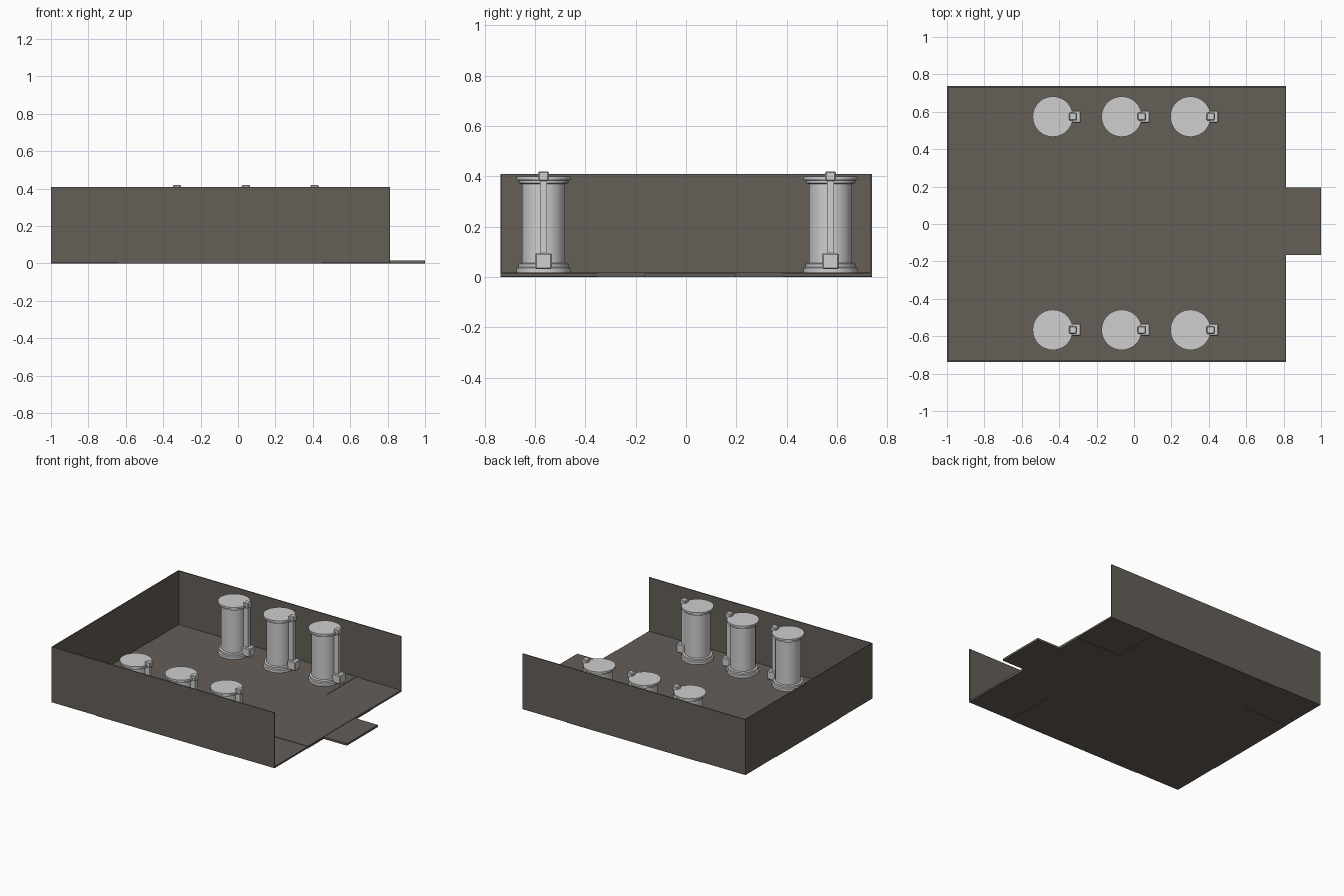
import bpy, bmesh, math

if "Cube" in bpy.data.objects:
    bpy.data.objects.remove(bpy.data.objects["Cube"])


def mat(name, rgb):
    m = bpy.data.materials.new(name)
    m.diffuse_color = (*rgb, 1)
    m.use_nodes = True
    m.node_tree.nodes["Principled BSDF"].inputs["Base Color"].default_value = m.diffuse_color
    return m


STONE = mat("dark_stone", (0.128, 0.112, 0.095))
GREY = mat("light_grey", (0.62, 0.62, 0.62))


def finish(bm, name, m):
    bmesh.ops.recalc_face_normals(bm, faces=bm.faces)
    me = bpy.data.meshes.new(name)
    bm.to_mesh(me)
    bm.free()
    ob = bpy.data.objects.new(name, me)
    me.materials.append(m)
    bpy.context.collection.objects.link(ob)
    return ob


def box(name, x, y, z, m, bevel=0):
    bm = bmesh.new()
    bmesh.ops.create_cube(bm, size=1)
    for v in bm.verts:
        for i, r in enumerate((x, y, z)):
            v.co[i] = r[0] if v.co[i] < 0 else r[1]
    if bevel:
        bmesh.ops.bevel(bm, geom=bm.edges[:], offset=bevel, segments=1, affect='EDGES')
    return finish(bm, name, m)


def lathe(name, profile, cx, cy, m, n=32):
    bm = bmesh.new()
    rings = [[bm.verts.new((cx + r * math.cos(2 * math.pi * i / n),
                            cy + r * math.sin(2 * math.pi * i / n), z))
              for i in range(n)] for r, z in profile]
    for a, b in zip(rings, rings[1:]):
        for i in range(n):
            j = (i + 1) % n
            bm.faces.new((a[i], a[j], b[j], b[i])).smooth = True
    bm.faces.new(rings[0])
    bm.faces.new(rings[-1])
    ob = finish(bm, name, m)
    bpy.ops.object.select_all(action='DESELECT')
    ob.select_set(True)
    bpy.context.view_layer.objects.active = ob
    bpy.ops.object.shade_smooth_by_angle(angle=math.radians(30))
    return ob


X0, X1, Y0, Y1 = -1.0, 0.813, -0.737, 0.738
XA, XB, YA, YB = -0.64, 0.45, -0.352, 0.385   # corner slab seams

# Floor: cross-shaped centre with slightly recessed corner slabs
box("floor_middle", (X0, X1), (YA, YB), (0, 0.018), STONE)
box("floor_front", (XA, XB), (Y0, YA), (0, 0.018), STONE)
box("floor_back", (XA, XB), (YB, Y1), (0, 0.018), STONE)
for sx, xr in (("left", (X0, XA)), ("right", (XB, X1))):
    for sy, yr in (("front", (Y0, YA)), ("back", (YB, Y1))):
        box(f"floor_corner_{sx}_{sy}", xr, yr, (0.003, 0.015), STONE)

# Entrance step on the open side
box("entrance_step", (X1, 1.0), (-0.165, 0.196), (0, 0.015), STONE)

# Walls on three sides
T, H = 0.007, 0.41
box("left_wall", (X0, X0 + T), (Y0, Y1), (0.014, H), STONE)
box("front_wall", (X0 + T, X1), (Y0, Y0 + T), (0.014, H), STONE)
box("back_wall", (X0 + T, X1), (Y1 - T, Y1), (0.014, H), STONE)

# Columns with stepped base and cap, each with a pipe and two pipe boxes
PROFILE = [(0.108, 0.014), (0.108, 0.036), (0.1, 0.04), (0.1, 0.053), (0.086, 0.056),
           (0.086, 0.37), (0.099, 0.374), (0.099, 0.384), (0.108, 0.386), (0.108, 0.4)]
for cy in (-0.566, 0.574):
    for cx in (-0.434, -0.066, 0.302):
        lathe("column", PROFILE, cx, cy, GREY)
        px = cx + 0.108
        box("column_pipe", (px - 0.024, px + 0.014), (cy - 0.014, cy + 0.014), (0.06, 0.395), GREY)
        box("pipe_base_box", (px - 0.024, px + 0.042), (cy - 0.033, cy + 0.033),
            (0.032, 0.095), GREY, 0.005)
        box("pipe_top_box", (px - 0.022, px + 0.022), (cy - 0.021, cy + 0.021),
            (0.381, 0.42), GREY, 0.005)
